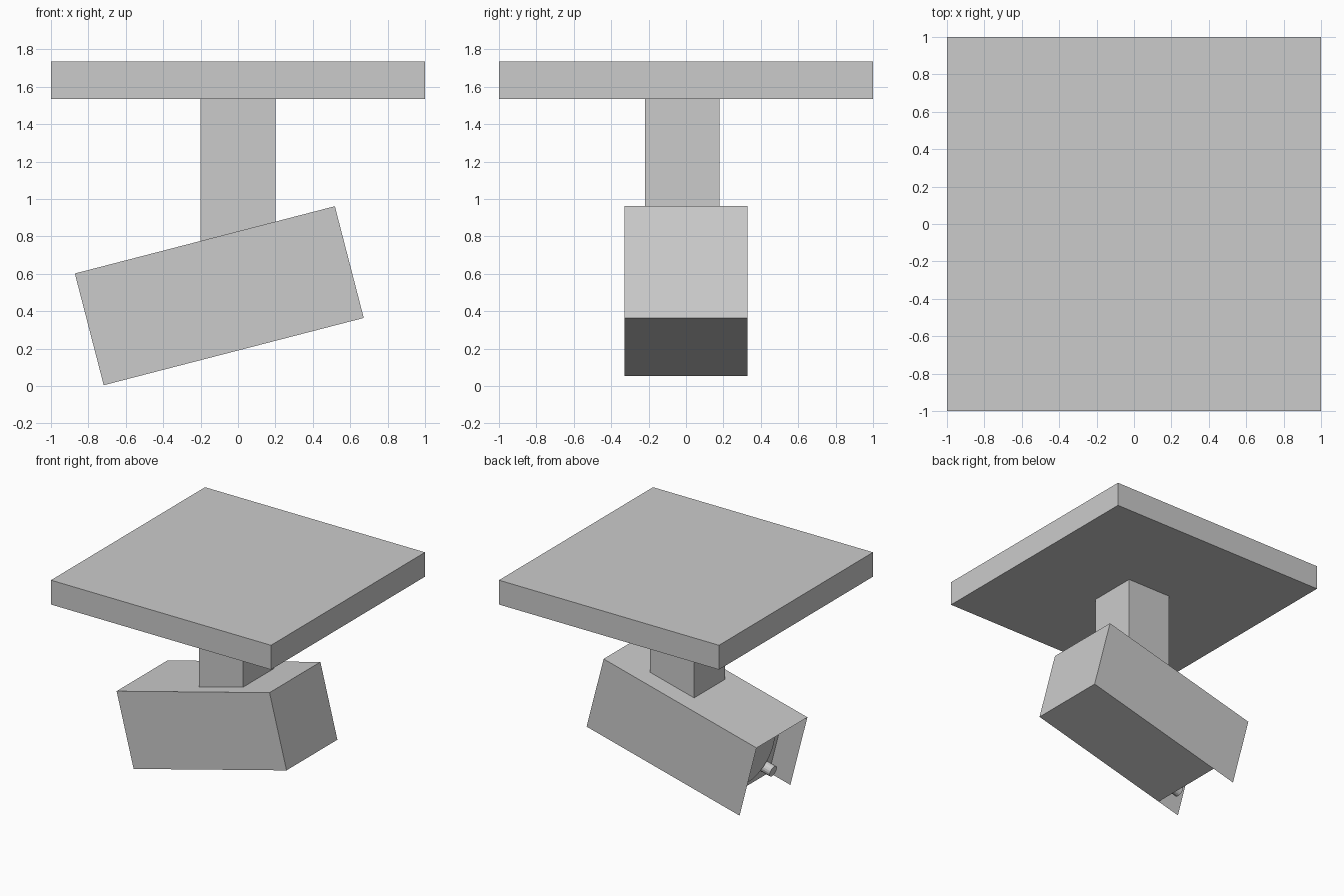
import bpy, bmesh, math
from mathutils import Matrix, Vector

if "Cube" in bpy.data.objects:
    bpy.data.objects.remove(bpy.data.objects["Cube"])

L, W, H = 1.436, 0.66, 0.617      # housing length, width, height
RECESS = 0.2                      # depth of the open hood at the lens end
TILT = Matrix.Translation((-0.1, 0, 0.4825)) @ Matrix.Rotation(math.radians(-14.5), 4, 'Y')
FACE_X = -L / 2 + RECESS          # plane of the lens panel


def finish(bm, name, matrix=Matrix()):
    me = bpy.data.meshes.new(name)
    bm.to_mesh(me)
    bm.free()
    ob = bpy.data.objects.new(name, me)
    ob.matrix_world = matrix
    bpy.context.collection.objects.link(ob)
    return ob


def box_bm(lo, hi):
    lo, hi = Vector(lo), Vector(hi)
    bm = bmesh.new()
    size = Matrix.Diagonal((*(hi - lo), 1))
    bmesh.ops.create_cube(bm, size=1, matrix=Matrix.Translation((lo + hi) / 2) @ size)
    return bm


def front_cylinder(name, radius, depth, y, z, sides):
    # Cylinder standing out of the lens panel, along the housing axis
    bm = bmesh.new()
    m = Matrix.Translation((FACE_X - depth / 2, y, z)) @ Matrix.Rotation(math.pi / 2, 4, 'Y')
    bmesh.ops.create_cone(bm, cap_ends=True, segments=sides, radius1=radius,
                          radius2=radius, depth=depth, matrix=m)
    return finish(bm, name, TILT)


# Ceiling plate and stem
finish(box_bm((-1, -1, 1.535), (1, 1, 1.735)), "ceiling_plate")
finish(box_bm((-0.2, -0.22, 0.7), (0.2, 0.18, 1.535)), "stem")

# Tilted housing: thin hood of top and sides, open in front and below
bm = box_bm((-L / 2, -W / 2, -H / 2), (L / 2, W / 2, H / 2))
bmesh.ops.bisect_plane(bm, geom=bm.verts[:] + bm.edges[:] + bm.faces[:],
                       plane_co=(FACE_X, 0, 0), plane_no=(1, 0, 0))
bm.normal_update()
hood_open = [f for f in bm.faces if f.normal.x < -0.9
             or (f.normal.z < -0.9 and f.calc_center_median().x < FACE_X)]
bmesh.ops.delete(bm, geom=hood_open, context='FACES')
# Lens panel set back inside the hood
ring = {(v.co.y > 0, v.co.z > 0): v for v in bm.verts if abs(v.co.x - FACE_X) < 1e-4}
bm.faces.new([ring[k] for k in ((False, False), (False, True), (True, True), (True, False))])
finish(bm, "housing", TILT)

# Round lens and small indicator lamp
front_cylinder("lens", 0.235, 0.03, 0, 0, 32)
front_cylinder("indicator_lamp", 0.045, 0.09, -0.22, -0.2, 16)
